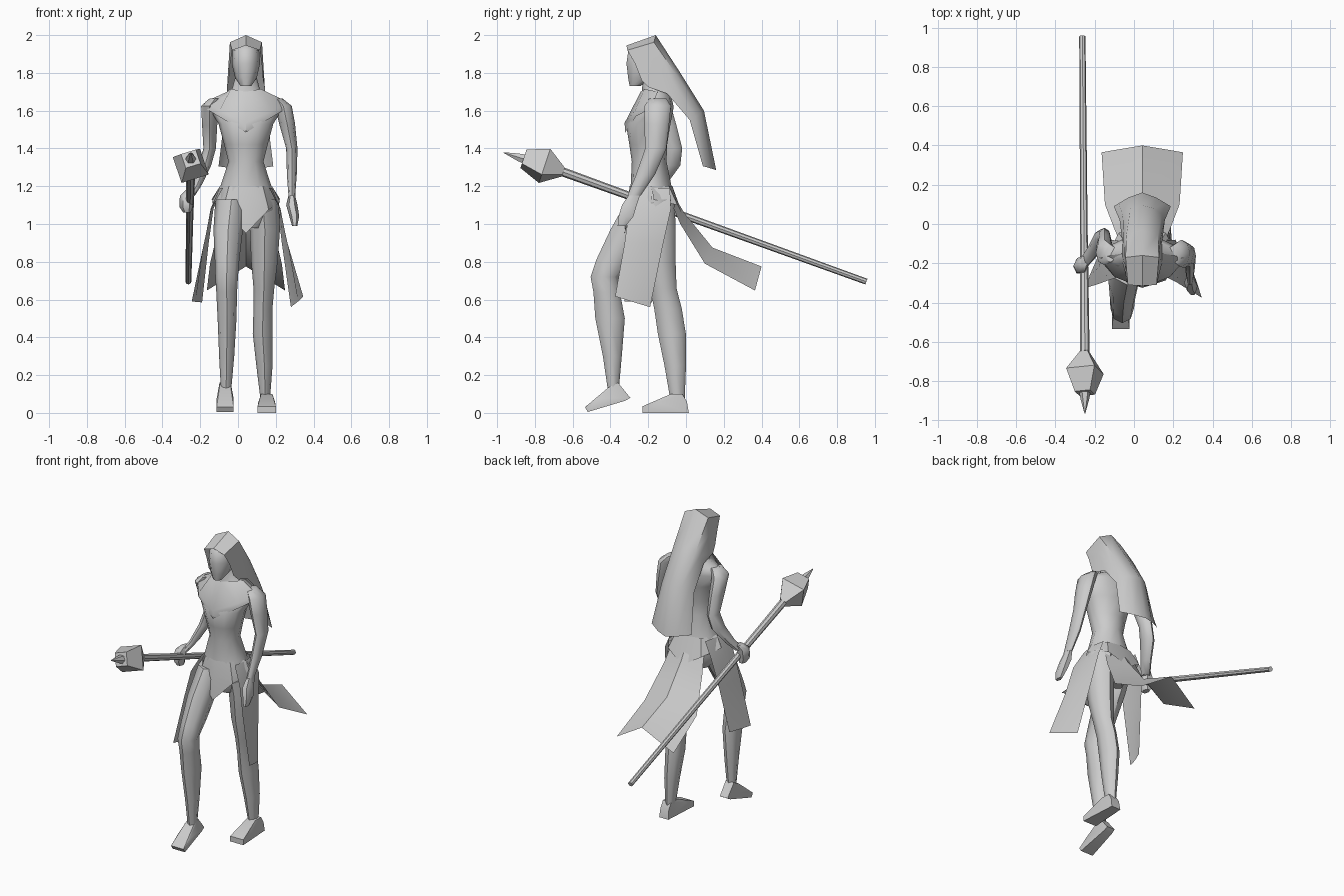
import bpy, bmesh, math
from mathutils import Vector

CX = 0.042  # body centre line


def finish(name, bm, angle=40):
    bmesh.ops.recalc_face_normals(bm, faces=bm.faces)
    me = bpy.data.meshes.new(name)
    bm.to_mesh(me)
    bm.free()
    ob = bpy.data.objects.new(name, me)
    bpy.context.collection.objects.link(ob)
    bpy.ops.object.select_all(action='DESELECT')
    ob.select_set(True)
    bpy.context.view_layer.objects.active = ob
    bpy.ops.object.shade_smooth_by_angle(angle=math.radians(angle))
    return ob


def skin(name, rows, closed=False, angle=40):
    """Bridge rows of points; closed rows become a capped tube."""
    bm = bmesh.new()
    vs = [[bm.verts.new(p) for p in r] for r in rows]
    n = len(rows[0])
    for a, b in zip(vs, vs[1:]):
        for i in range(n if closed else n - 1):
            j = (i + 1) % n
            bm.faces.new((a[i], a[j], b[j], b[i]))
    if closed:
        bm.faces.new(vs[0][::-1])
        bm.faces.new(vs[-1])
    return finish(name, bm, angle)


def loft(name, rings, n=8):
    """Horizontal elliptical rings: x, y, z, rx, ry."""
    rows = [[(x + rx * math.cos(2 * math.pi * i / n), y + ry * math.sin(2 * math.pi * i / n), z)
             for i in range(n)] for x, y, z, rx, ry in rings]
    return skin(name, rows, True, 50)


def mirrored(name, rows, angle=40):
    """Cloth from half rows (centre outwards) mirrored about the body centre."""
    full = [[(CX - x, y, z) for x, y, z in reversed(r[1:])] + [(CX + x, y, z) for x, y, z in r]
            for r in rows]
    return skin(name, full, False, angle)


def hull(name, cx, pts):
    bm = bmesh.new()
    for w, y, z in pts:
        for s in (-1, 1):
            bm.verts.new((cx + s * w, y, z))
    res = bmesh.ops.convex_hull(bm, input=bm.verts)
    bmesh.ops.delete(bm, geom=[v for v in bm.verts if not v.link_faces], context='VERTS')
    return finish(name, bm, 35)


def spun(name, start, end, prof, n, phase=0, angle=40):
    """Rings of (position 0..1, radius) along a straight axis."""
    a, b = Vector(start), Vector(end)
    d = (b - a).normalized()
    side = Vector((1, 0, 0))
    side = (side - d * side.dot(d)).normalized()
    up = side.cross(d)
    if up.z < 0:
        up = -up
    rows = [[a.lerp(b, t) + r * (math.cos(phase + 2 * math.pi * i / n) * side +
                                 math.sin(phase + 2 * math.pi * i / n) * up) for i in range(n)]
            for t, r in prof]
    return skin(name, rows, True, angle)


# Torso, neck and pelvis
loft("torso", [(CX, -.185, .98, .09, .07), (CX, -.18, 1.08, .165, .12), (CX, -.185, 1.2, .135, .108),
               (CX, -.195, 1.33, .093, .092), (CX, -.2, 1.42, .115, .1), (CX, -.2, 1.53, .145, .118),
               (CX, -.16, 1.62, .2, .095), (CX, -.155, 1.665, .16, .08), (CX, -.16, 1.71, .075, .072),
               (CX, -.17, 1.8, .05, .06)], 12)

# Head
loft("head", [(CX, -.27, 1.73, .028, .03), (CX, -.24, 1.775, .058, .07), (CX, -.22, 1.85, .075, .1),
              (CX, -.215, 1.92, .07, .095), (CX, -.2, 1.955, .04, .06)], 10)

# Hood with long back drape
mirrored("hood", [
    [(0, -.315, 1.945), (.073, -.31, 1.92), (.083, -.27, 1.85), (.09, -.235, 1.76)],
    [(0, -.16, 2.0), (.085, -.17, 1.962), (.092, -.17, 1.85), (.1, -.2, 1.725)],
    [(0, -.03, 1.80), (.08, -.05, 1.79), (.095, -.07, 1.75), (.1, -.1, 1.69)],
    [(0, .095, 1.6), (.06, .08, 1.59), (.1, .05, 1.57), (.115, .02, 1.55)],
    [(0, .16, 1.285), (.07, .135, 1.293), (.12, .105, 1.302), (.145, .09, 1.305)]])

# Chest mantle
mirrored("mantle", [
    [(0, -.24, 1.70), (.08, -.22, 1.715), (.1, -.15, 1.70)],
    [(0, -.325, 1.535), (.14, -.27, 1.6), (.215, -.17, 1.648)],
    [(0, -.322, 1.485), (.145, -.265, 1.57), (.228, -.17, 1.62)]])

# Arms
loft("left_arm", [(.205, -.15, 1.665, .03, .045), (.24, -.15, 1.625, .045, .07), (.26, -.155, 1.53, .042, .066),
                  (.285, -.16, 1.4, .03, .056), (.285, -.215, 1.26, .026, .05),
                  (.285, -.275, 1.15, .018, .035)])
loft("left_hand", [(.285, -.275, 1.15, .018, .035), (.285, -.3, 1.1, .03, .045),
                   (.298, -.318, 1.04, .026, .045), (.3, -.34, .99, .014, .025)], 6)
loft("right_arm", [(-.12, -.15, 1.665, .03, .045), (-.15, -.145, 1.625, .045, .065), (-.15, -.11, 1.52, .04, .06),
                   (-.15, -.07, 1.4, .033, .05), (-.175, -.085, 1.31, .033, .055),
                   (-.215, -.145, 1.21, .025, .042), (-.25, -.19, 1.15, .022, .035)])
loft("right_hand", [(-.255, -.19, 1.18, .022, .03), (-.27, -.21, 1.15, .038, .042),
                    (-.275, -.215, 1.09, .035, .042), (-.27, -.21, 1.06, .02, .03)], 6)

# Legs
loft("right_leg", [(-.035, -.2, 1.13, .085, .11), (-.052, -.29, .97, .078, .11), (-.058, -.375, .81, .065, .1),
                   (-.06, -.43, .72, .06, .075), (-.06, -.42, .64, .055, .07), (-.058, -.402, .5, .05, .078),
                   (-.06, -.39, .3, .04, .05), (-.063, -.385, .13, .028, .03)])
loft("left_leg", [(.13, -.165, 1.13, .085, .105), (.142, -.15, .97, .08, .095), (.14, -.14, .8, .07, .085),
                  (.137, -.12, .66, .055, .07), (.132, -.095, .55, .05, .073), (.13, -.075, .42, .052, .074),
                  (.14, -.057, .25, .043, .057), (.144, -.045, .07, .025, .038)])

# Feet
hull("right_foot", -.068, [(.03, -.36, .16), (.03, -.41, .135), (.028, -.295, .08), (.03, -.32, .065),
                           (.045, -.47, .075), (.045, -.535, .03), (.045, -.52, .005)])
hull("left_foot", .152, [(.03, -.02, .1), (.03, -.08, .1), (.033, .015, 0), (.03, .005, .06),
                         (.045, -.15, .055), (.048, -.23, .035), (.048, -.23, 0)])

# Hip flaps, front and back
mirrored("front_flap", [
    [(0, -.298, 1.2), (.09, -.27, 1.2), (.138, -.185, 1.2)],
    [(0, -.312, 1.1), (.115, -.285, 1.1), (.175, -.18, 1.13)],
    [(0, -.325, .95), (.12, -.287, 1.075), (.18, -.17, 1.115)]])
mirrored("back_flap", [
    [(0, -.072, 1.2), (.09, -.09, 1.2), (.138, -.185, 1.2)],
    [(0, -.01, 1.03), (.12, -.045, 1.1), (.182, -.17, 1.13)]])

# Blown-back rear skirt panel
mirrored("rear_panel", [
    [(0, -.075, 1.17), (.11, -.1, 1.16)],
    [(0, -.01, 1.06), (.14, -.03, 1.0)],
    [(0, .14, .875), (.19, .1, .79)],
    [(0, .40, .775), (.207, .365, .648)]], 30)

# Side skirt panels (front edge, middle, back edge)
skin("left_side_panel", [
    [(.165, -.27, 1.19), (.182, -.18, 1.19), (.165, -.085, 1.19)],
    [(.222, -.3, 1.08), (.225, -.19, 1.08), (.21, -.08, 1.08)],
    [(.262, -.325, .9), (.26, -.22, .9), (.232, -.12, .9)],
    [(.345, -.375, .617), (.318, -.29, .59), (.28, -.19, .56)]])
skin("right_side_panel", [
    [(-.08, -.27, 1.19), (-.1, -.18, 1.19), (-.08, -.085, 1.19)],
    [(-.14, -.29, 1.08), (-.145, -.19, 1.08), (-.13, -.08, 1.08)],
    [(-.18, -.305, .9), (-.178, -.22, .9), (-.155, -.12, .9)],
    [(-.245, -.325, .59), (-.225, -.26, .588), (-.19, -.18, .585)]])

# Staff, four-sided mace head and spike
tail, neck, front = (-.263, .955, .695), (-.25, -.65, 1.275), (-.25, -.86, 1.345)
spun("staff_shaft", tail, neck, [(0, .016), (.6, .019), (1, .024)], 8)
spun("mace_head", neck, front, [(0, .028), (.47, .107), (1, .058)], 4, math.radians(63), 30)
spun("mace_spike", front, (-.25, -.965, 1.378), [(-.1, .03), (.3, .022), (1, .002)], 6)
